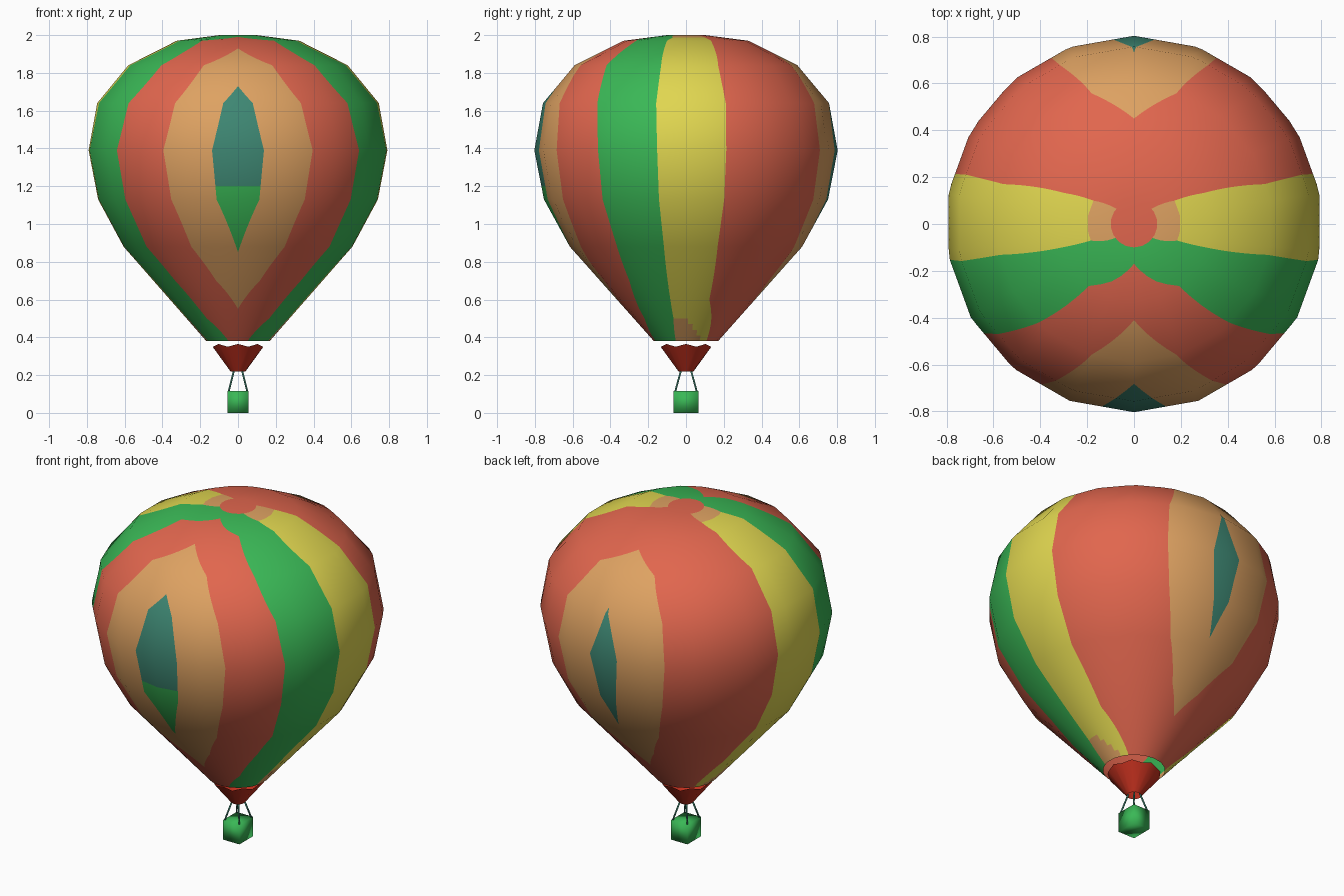
import bpy, bmesh, math
from mathutils import Vector

if "Cube" in bpy.data.objects:
    bpy.data.objects.remove(bpy.data.objects["Cube"])


def material(name, rgb):
    m = bpy.data.materials.new(name)
    m.diffuse_color = (*rgb, 1)
    m.use_nodes = True
    m.node_tree.nodes["Principled BSDF"].inputs["Base Color"].default_value = m.diffuse_color
    return m


RED, ORANGE, GREEN, YELLOW, TEAL = range(5)
mats = [material("coral_red", (.753, .133, .076)),
        material("soft_orange", (.73, .361, .122)),
        material("green", (.042, .479, .093)),
        material("yellow", (.745, .672, .08)),
        material("teal", (.048, .242, .171))]
deep_red = material("deep_red", (.578, .032, .014))


def finish(bm, name, materials):
    me = bpy.data.meshes.new(name)
    bm.to_mesh(me)
    bm.free()
    for m in materials:
        me.materials.append(m)
    me.polygons.foreach_set("use_smooth", [True] * len(me.polygons))
    ob = bpy.data.objects.new(name, me)
    bpy.context.collection.objects.link(ob)
    return ob


def lerp(table, z):
    if z <= table[0][0]:
        return table[0][1]
    for (a, u), (b, v) in zip(table, table[1:]):
        if z <= b:
            return u + (v - u) * (z - a) / (b - a)
    return table[-1][1]


# Envelope profile (height, radius), 18 sided
PROFILE = [(.38, .17), (.88, .615), (1.13, .752), (1.39, .803), (1.64, .757),
           (1.84, .59), (1.97, .33), (2.0, .1)]

# Panel edges: (height, angle in degrees from the front)
EDGES = [
    [(.38, 0), (2, 0)],
    [(.85, 0), (1.13, 8.8), (1.39, 10), (1.64, 6), (1.73, 0)],
    [(.55, 0), (.7, 15), (.88, 24), (1.13, 28.5), (1.39, 30), (1.64, 26.5), (1.84, 18), (1.93, 0)],
    [(.38, 17), (.5, 37), (.7, 48), (.88, 53), (1.39, 54), (1.64, 51), (1.84, 44), (1.97, 36), (1.991, 0)],
    [(.38, 71), (.5, 76), (.88, 79), (1.39, 79), (1.84, 77), (1.97, 72), (1.987, 69), (2, 53)],
    [(.38, 130), (.6, 110), (.88, 106), (1.39, 105.6), (1.84, 107), (1.97, 114), (1.987, 120), (2, 131)],
    [(.57, 180), (.7, 168), (.88, 159), (1.13, 155), (1.39, 153.5), (1.64, 155), (1.84, 162), (1.91, 180)],
    [(.93, 180), (1.13, 176), (1.39, 173.5), (1.67, 180)],
    [(.38, 180), (2, 180)]]
PANELS = [TEAL, ORANGE, RED, GREEN, YELLOW, RED, ORANGE, TEAL]


def point(z, phi, side):
    r = lerp(PROFILE, z) * math.cos(math.radians(10)) / math.cos(math.radians(phi % 20 - 10))
    p = math.radians(phi)
    return (side * r * math.sin(p), -r * math.cos(p), z)


# Envelope: rows follow the profile, columns follow the panel edges
levels = sorted({z for t in EDGES + [PROFILE] for z, _ in t} | {1.2})
rows = [a + (b - a) * i / 4 for a, b in zip(levels, levels[1:]) for i in range(4)] + [2.0]
bm = bmesh.new()
cache = {}
STEPS = 8


def vert(co):
    key = tuple(round(c, 5) for c in co)
    if key not in cache:
        cache[key] = bm.verts.new(co)
    return cache[key]


for side in (1, -1):
    for z0, z1 in zip(rows, rows[1:]):
        zm = (z0 + z1) / 2
        for k, panel in enumerate(PANELS):
            lo = [lerp(EDGES[k], z) for z in (z0, z1)]
            hi = [lerp(EDGES[k + 1], z) for z in (z0, z1)]
            for i in range(STEPS):
                f, g = i / STEPS, (i + 1) / STEPS
                corners = [(0, f), (0, g), (1, g), (1, f)]
                vs = [vert(point((z0, z1)[j], lo[j] + (hi[j] - lo[j]) * t, side)) for j, t in corners]
                vs = list(dict.fromkeys(vs))
                if len(vs) < 3:
                    continue
                colour = panel
                if k == 0 and zm < 1.2:
                    colour = GREEN
                if panel == YELLOW and (zm > 1.987 or zm < .5 - .2 * f * f):
                    colour = ORANGE
                face = bm.faces.new(vs[::side])
                face.material_index = colour
# Crown disc
rim = [v for v in cache.values() if v.co.z > 1.99999]
rim.sort(key=lambda v: math.atan2(v.co.y, v.co.x))
bm.faces.new(rim).material_index = RED
envelope = finish(bm, "envelope", mats)

# Rounded shading across the flat panels
slopes = []
for a, b in zip(PROFILE, PROFILE[1:]):
    slopes.append(math.atan2(a[1] - b[1], b[0] - a[0]))
tilt = [(PROFILE[0][0], slopes[0])]
tilt += [(PROFILE[i][0], (slopes[i - 1] + slopes[i]) / 2) for i in range(1, len(slopes))]
tilt += [(2.0, math.pi / 2 - .05)]
normals = []
for v in envelope.data.vertices:
    t = lerp(tilt, v.co.z)
    out = Vector((v.co.x, v.co.y, 0)).normalized()
    normals.append(out * math.cos(t) + Vector((0, 0, math.sin(t))))
envelope.data.normals_split_custom_set_from_vertices(normals)

# Skirt: open funnel with a scalloped top
bm = bmesh.new()
N = 16
low, top = [], []
for i in range(N):
    a = 2 * math.pi * i / N
    c, s = math.cos(a), math.sin(a)
    low.append(bm.verts.new((.04 * c, .04 * s, .22)))
    top.append(bm.verts.new((.145 * c, .145 * s, .365 if i % 2 == 0 else .35)))
for i in range(N):
    j = (i + 1) % N
    bm.faces.new((low[i], low[j], top[j], top[i]))
finish(bm, "skirt", [deep_red])

# Basket
bm = bmesh.new()
bmesh.ops.create_cube(bm, size=1)
for v in bm.verts:
    v.co = (v.co.x * .11, v.co.y * .13, (v.co.z + .5) * .117)
finish(bm, "basket", [mats[GREEN]])

# Four ropes from the basket corners to the skirt
for sx in (1, -1):
    for sy in (1, -1):
        a, b = Vector((sx * .05, sy * .058, .11)), Vector((sx * .02, sy * .025, .23))
        bm = bmesh.new()
        bmesh.ops.create_cone(bm, segments=6, radius1=.005, radius2=.005, depth=(b - a).length, cap_ends=True)
        rot = (b - a).to_track_quat('Z', 'Y')
        for v in bm.verts:
            v.co = rot @ v.co + (a + b) / 2
        finish(bm, f"rope_{'right' if sx > 0 else 'left'}_{'back' if sy > 0 else 'front'}", [mats[TEAL]])
